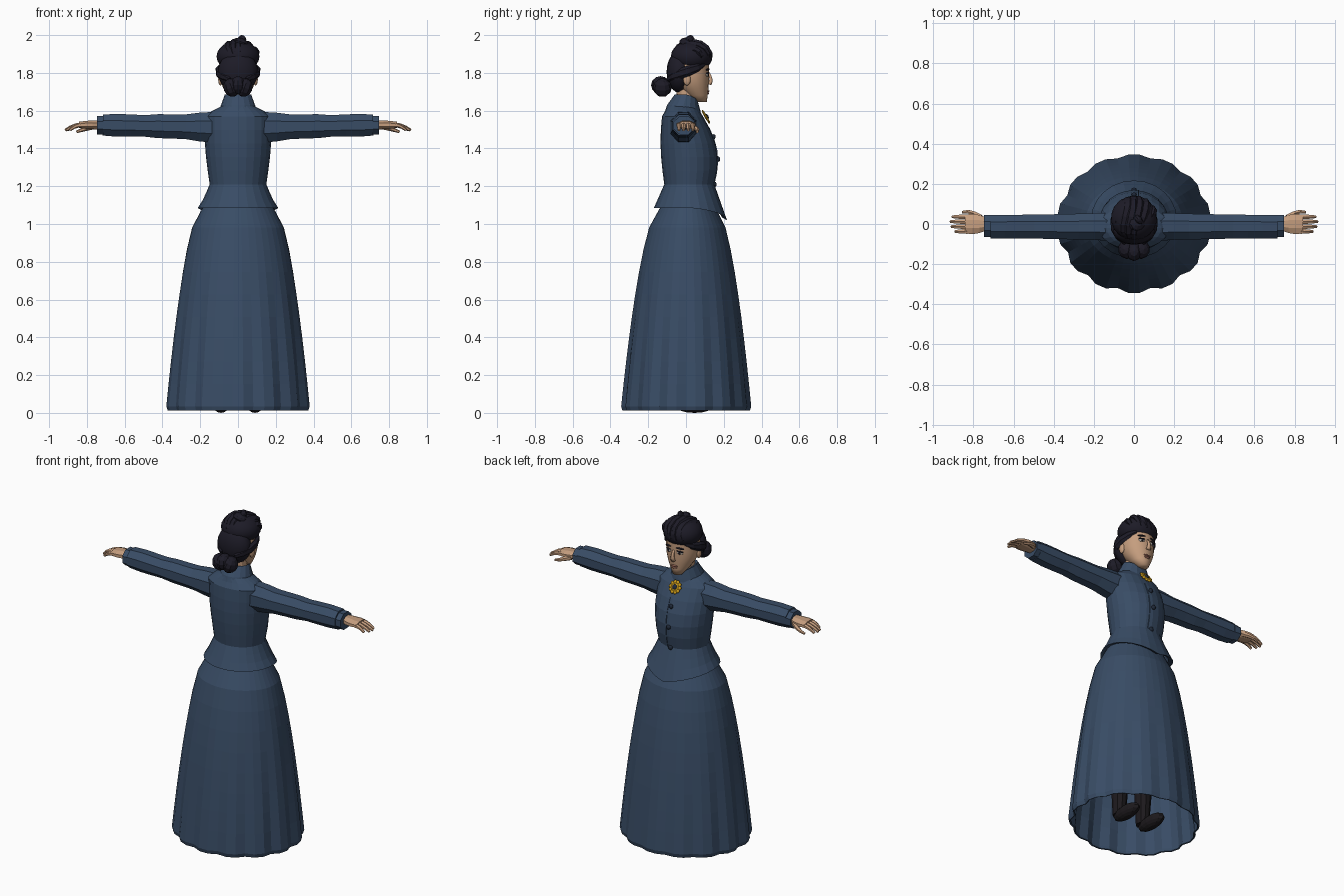
import bpy, bmesh
from math import sin, cos, pi, radians, sqrt
from mathutils import Vector, Matrix, Euler

if "Cube" in bpy.data.objects:
    bpy.data.objects.remove(bpy.data.objects["Cube"])


def material(name, red, green, blue):
    colour = (red, green, blue, 1)
    mat = bpy.data.materials.new(name)
    mat.use_nodes = True
    mat.diffuse_color = colour
    mat.node_tree.nodes["Principled BSDF"].inputs["Base Color"].default_value = colour
    return mat


BLUE = material("blue cloth", .04, .072, .13)
NAVY = material("dark navy", .014, .022, .04)
SKIN = material("skin", .56, .34, .21)
HAIR = material("black hair", .012, .011, .02)
GOLD = material("gold", .58, .32, .01)
WHITE = material("eye white", .6, .56, .5)
LIP = material("lip", .33, .14, .1)
BOOT = material("black leather", .012, .01, .012)


def steps(count):
    """Evenly spaced values from zero to one."""
    return [i / (count - 1) for i in range(count)]


def finish(bm, name, mat, smooth):
    bmesh.ops.recalc_face_normals(bm, faces=bm.faces)
    for face in bm.faces:
        face.smooth = smooth
    mesh = bpy.data.meshes.new(name)
    bm.to_mesh(mesh)
    bm.free()
    mesh.materials.append(mat)
    obj = bpy.data.objects.new(name, mesh)
    bpy.context.scene.collection.objects.link(obj)
    return obj


def loft(name, rings, mat, start=True, end=True, smooth=False):
    """Skin a list of equal-length point rings."""
    bm = bmesh.new()
    verts = [[bm.verts.new(point) for point in ring] for ring in rings]
    for low, high in zip(verts, verts[1:]):
        for i in range(len(low)):
            bm.faces.new((low[i - 1], low[i], high[i], high[i - 1]))
    if start:
        bm.faces.new(verts[0])
    if end:
        bm.faces.new(verts[-1])
    return finish(bm, name, mat, smooth)


def oval(z, width, back, front, sides=24, dip=0, x=0, fold=0):
    """Horizontal ring that may dip to a point in front and carry folds."""
    ring = []
    for i in range(sides):
        a = 2 * pi * i / sides
        from_front = abs(a - pi / 2) if a < 3 * pi / 2 else 5 * pi / 2 - a
        drop = dip * max(0, 1 - from_front / (pi / 2)) ** 1.4
        scale = 1 - fold * (1 - cos(FOLDS * (a + pi / 2))) * (1 - max(0, sin(a)) / 3)
        y = (front + back) / 2 + (front - back) / 2 * sin(a)
        ring.append((x + scale * width * cos(a), scale * y, z - drop))
    return ring


def tube(name, path, radius, mat, sides=8, smooth=False, up=(0, 0, 1)):
    """Tube along a path; radius maps progress to (side, height)."""
    path = [Vector(point) for point in path]
    rings = []
    for k, u in enumerate(steps(len(path))):
        tangent = path[min(k + 1, len(path) - 1)] - path[max(k - 1, 0)]
        across = tangent.cross(Vector(up)).normalized()
        above = across.cross(tangent).normalized()
        wide, tall = radius(u)
        angles = [2 * pi * (i + .5) / sides for i in range(sides)]
        rings.append([path[k] + across * wide * cos(a) + above * tall * sin(a) for a in angles])
    return loft(name, rings, mat, smooth=smooth)


def ball(name, place, size, mat, turn=(0, 0, 0), sides=12, smooth=True):
    bm = bmesh.new()
    rotation = Euler([radians(angle) for angle in turn]).to_matrix().to_4x4()
    matrix = Matrix.Translation(place) @ rotation @ Matrix.Diagonal((*size, 1))
    bmesh.ops.create_uvsphere(bm, u_segments=sides, v_segments=max(6, sides * 2 // 3), radius=1, matrix=matrix)
    return finish(bm, name, mat, smooth)


# Skirt: flared shell whose folds deepen towards the hem
FOLDS = 14


def skirt_ring(t, z, tuck=1):
    flare = t ** .55
    return oval(z, tuck * (.18 + .21 * flare), -tuck * (.13 + .22 * flare), tuck * (.15 + .2 * flare),
                sides=FOLDS * 3, fold=.04 * max(0, t - .15) ** 1.2)


skirt_rings = [skirt_ring(t, 1.1 - 1.065 * t) for t in steps(10)]
skirt = loft("skirt", skirt_rings + [skirt_ring(1, .012, tuck=.98)], BLUE, end=False)
shell = skirt.modifiers.new("thickness", "SOLIDIFY")
shell.thickness = .008
shell.offset = -1


# Fitted jacket: pointed peplum, waist, chest and sloping shoulders
def peplum(v):
    return oval(1.085 + .125 * v, .213 - .063 * v ** .8, -.17 + .055 * v, .217 - .067 * v, dip=.065 * (1 - v))


def chest_front(u):
    return .15 + .03 * sin(pi * u) - .06 * u * u


def chest(u):
    return oval(1.21 + .36 * u, .15 + .027 * sin(2 * u), -.115 - .02 * sin(2.5 * u), chest_front(u))


hem_tuck = oval(1.095, .185, -.145, .19, dip=.06)
shoulders = [oval(1.6, .135, -.11, .07), oval(1.625, .085, -.1, .055)]
loft("jacket", [hem_tuck] + [peplum(v) for v in steps(4)] + [chest(u) for u in steps(6)[1:]] + shoulders,
     BLUE, start=False)

# Standing collar, higher at the nape
loft("collar", [oval(1.6, .1, -.11, .08, 16, .02), oval(1.63, .09, -.1, .075, 16, .025),
                oval(1.685, .07, -.06, .065, 16, .045), oval(1.675, .06, -.05, .055, 16, .04)], BLUE)
loft("neck", [oval(z, .05, -.05, .05, 12) for z in (1.58, 1.72)], SKIN)

# Placket edge and jacket buttons
tube("placket", [(.022, chest_front(u) - .002, 1.21 + .36 * u) for u in steps(7)[:-1]],
     lambda u: (.004, .004), BLUE, 4, up=(0, 1, 0))
for u in (0, .37, .7):
    ball("button", (0, chest_front(u) + .002, 1.21 + .36 * u), (.014, .01, .014), NAVY, sides=10)

# Flower brooch lying on the upper chest
tilt = (-60, 0, 0)
centre = Vector((0, .106, 1.567))
for i in range(10):
    a = 2 * pi * i / 10
    petal = Vector((cos(a), -sin(a) / 2, sin(a) * .87)) * .03
    ball("brooch_petal", centre + petal, (.012, .012, .006), GOLD, tilt, 8)
ball("brooch_rim", centre, (.028, .028, .008), GOLD, tilt)
ball("brooch_centre", centre + Vector((0, .004, .002)), (.017, .017, .009), NAVY, tilt, 10)

for s, side in ((1, "left_"), (-1, "right_")):
    # Sleeve, fuller at the shoulder and slightly creased, with a cuff
    tube(side + "sleeve", [(s * (.13 + .585 * u), -.013, 1.512 + .012 * u) for u in steps(9)],
         lambda u: (.063 + .012 * (1 - u) ** 2, .063 + .025 * (1 - u) ** 3 + .003 * sin(17 * u)), BLUE)
    tube(side + "cuff", [(s * .7, -.01, 1.522), (s * .747, -.01, 1.522)], lambda u: (.06, .053), BLUE)

    # Hand: flat palm, relaxed fingers and a forward thumb
    tube(side + "palm", [(s * (.735 + .107 * u), 0, 1.525) for u in steps(4)],
         lambda u: (.035 + .02 * sin(2.3 * u), .026 - .008 * u * u), SKIN)
    for finger, reach in (("index", .075), ("middle", .085), ("ring", .08), ("little", .06)):
        y = {"index": .036, "middle": .012, "ring": -.013, "little": -.037}[finger]
        tube(side + finger + "_finger", [(s * (.83 + reach * u), y, 1.524 - .027 * u * u) for u in steps(4)],
             lambda u: (.0135 - .006 * u * u, .014 - .007 * u), SKIN, 6)
    tube(side + "thumb", [(s * (.765 + .09 * u), .032 + .03 * sin(2 * u), 1.518 - .03 * u) for u in steps(4)],
         lambda u: (.017 - .01 * u, .017 - .01 * u), SKIN, 6)

    # Stocking and boot under the skirt
    loft(side + "leg", [oval(.05 + .7 * u, .037 + .04 * u, -.065 - .03 * u, .01 + .06 * u, 10, x=s * .085)
                        for u in steps(3)], BOOT)
    ball(side + "boot", (s * .09, .045, .04), (.042, .105, .04), BOOT, smooth=False)

    # Ear, eye and brow
    turn = (0, s * 5, -s * 18)
    ball(side + "ear", (s * .093, .005, 1.765), (.012, .02, .032), SKIN)
    ball(side + "eye", (s * .038, .113, 1.79), (.019, .006, .009), WHITE, turn)
    ball(side + "iris", (s * .037, .118, 1.79), (.008, .004, .009), HAIR)
    ball(side + "eyelid", (s * .039, .115, 1.799), (.022, .006, .004), HAIR, turn)
    ball(side + "brow", (s * .04, .115, 1.818), (.025, .007, .005), HAIR, turn)

# Head widening from the chin to the temples
head_rings = []
for w in steps(8):
    swell = sin(pi / 2 * min(1, 1.8 * w))
    head_rings.append(oval(1.645 + .255 * w, .03 + .066 * swell, .05 - .12 * swell, .11 + .012 * swell, 20))
loft("head", head_rings, SKIN, smooth=True)
tube("nose", [(0, .12 + .012 * sin(2.7 * u), 1.8 - .062 * u) for u in steps(5)],
     lambda u: (.006 + .009 * u, .006 + .005 * u), SKIN, 8, True, (0, 1, 0))
ball("upper_lip", (0, .115, 1.703), (.023, .009, .006), LIP)
ball("lower_lip", (0, .113, 1.692), (.019, .01, .007), LIP)

# Hair: crown, back of the skull, swept locks, bun and top twist
ball("hair_crown", (0, .03, 1.887), (.115, .11, .084), HAIR, sides=18)
ball("hair_back", (0, -.035, 1.805), (.106, .068, .11), HAIR, sides=16)
for k in range(6):
    offset = -.88 + .35 * k
    reach = sqrt(1 - offset * offset)
    path = []
    for u in steps(9):
        a = radians(-8 + 192 * u)
        x = .1 * offset * (1 - u / 3) + .014 * sin(2 * a)
        path.append((x, .032 + .1 * reach * cos(a), 1.882 + .08 * reach * sin(a)))
    tube("hair_lock", path, lambda u: (.01 + .012 * sin(pi * u), .012 + .014 * sin(pi * u)), HAIR, 6, up=(1, 0, 0))
for s in (-1, 1):
    sweep = [(radians(55 - 120 * u), 1.845 - .08 * u) for u in steps(6)]
    tube("side_wave", [(s * .105 * cos(a), .005 + .11 * sin(a), z) for a, z in sweep],
         lambda u: (.011 + .005 * sin(pi * u), .012 + .016 * sin(pi * u)), HAIR, 6)
    ball("bun_lobe", (s * .034, -.125, 1.722), (.045, .05, .05), HAIR, (0, s * 20, 0), 10, False)
ball("bun_centre", (0, -.135, 1.735), (.04, .05, .048), HAIR, sides=10, smooth=False)
ball("top_twist", (.015, .005, 1.958), (.045, .04, .026), HAIR, (0, 20, 30), 10, False)
ball("top_curl", (.022, .022, 1.975), (.018, .028, .025), HAIR, (25, 0, 40), 8, False)
